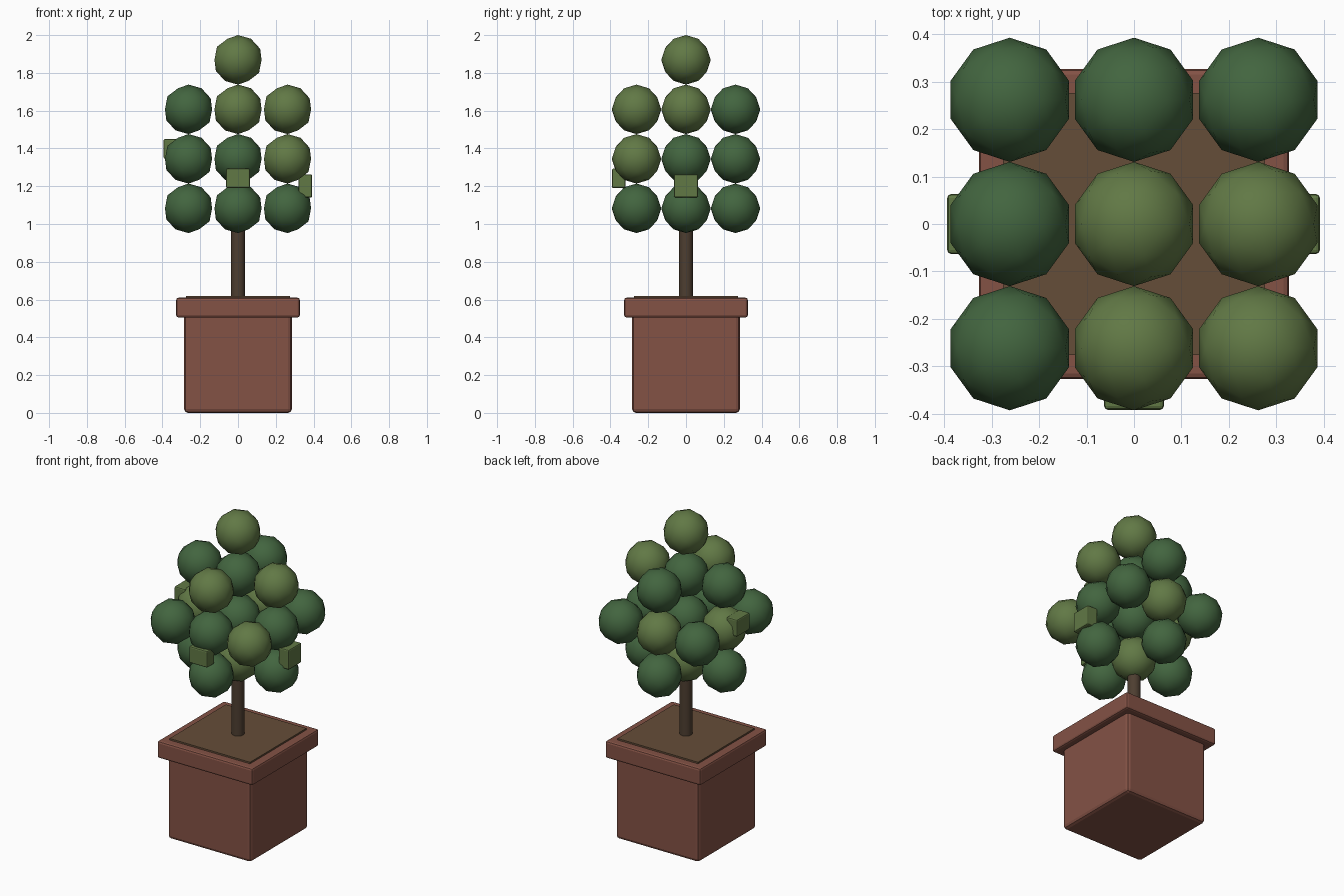
import bpy, bmesh
from mathutils import Matrix

if "Cube" in bpy.data.objects:
    bpy.data.objects.remove(bpy.data.objects["Cube"])


def mat(name, rgb):
    m = bpy.data.materials.new(name)
    m.diffuse_color = (*rgb, 1)
    m.use_nodes = True
    m.node_tree.nodes["Principled BSDF"].inputs["Base Color"].default_value = m.diffuse_color
    return m


TERRACOTTA = mat("terracotta", (0.23, 0.085, 0.06))
SOIL = mat("soil", (0.13, 0.075, 0.04))
BARK = mat("bark", (0.075, 0.048, 0.03))
DARK = mat("dark_leaf", (0.055, 0.13, 0.05))
OLIVE = mat("olive_leaf", (0.12, 0.19, 0.06))


def finish(bm, name, material, smooth=True):
    me = bpy.data.meshes.new(name)
    for f in bm.faces:
        f.smooth = smooth
    bm.to_mesh(me)
    bm.free()
    me.materials.append(material)
    ob = bpy.data.objects.new(name, me)
    bpy.context.collection.objects.link(ob)
    return ob


def box(name, lo, hi, material, bevel=0.0):
    size = [b - a for a, b in zip(lo, hi)]
    mid = [(a + b) / 2 for a, b in zip(lo, hi)]
    bm = bmesh.new()
    bmesh.ops.create_cube(bm, size=1, matrix=Matrix.Translation(mid) @ Matrix.Diagonal((*size, 1)))
    if bevel:
        bmesh.ops.bevel(bm, geom=bm.edges[:], offset=bevel, segments=2,
                        profile=0.5, affect='EDGES')
    return finish(bm, name, material, smooth=False)


# Square pot, overhanging rim and soil
box("pot_body", (-.285, -.285, 0), (.285, .285, .53), TERRACOTTA, .02)
box("pot_rim", (-.327, -.327, .505), (.327, .327, .61), TERRACOTTA, .012)
box("soil", (-.276, -.276, .58), (.276, .276, .62), SOIL)

# Trunk
bm = bmesh.new()
bmesh.ops.create_cone(bm, cap_ends=True, segments=12, radius1=.038, radius2=.038,
                      depth=.5, matrix=Matrix.Translation((0, 0, .83)))
trunk = finish(bm, "trunk", BARK)
bpy.context.view_layer.objects.active = trunk
trunk.select_set(True)
bpy.ops.object.shade_smooth_by_angle()

# Foliage balls: plus-shaped layers above and below a full 3 x 3 layer, one on top
R = .131
olive = {(0, 0, 2), (1, 0, 1), (0, -1, 1), (1, -1, 0), (0, 1, 0), (-1, 0, 0), (0, 0, -1)}
cells = [(i, j, k) for k in (-1, 0, 1) for i in (-1, 0, 1) for j in (-1, 0, 1)
         if k == 0 or i * j == 0] + [(0, 0, 2)]
for c in cells:
    pos = (c[0] * 2 * R, c[1] * 2 * R, 1.345 + c[2] * 2 * R)
    bm = bmesh.new()
    bmesh.ops.create_icosphere(bm, subdivisions=2, radius=R, matrix=Matrix.Translation(pos))
    finish(bm, "foliage_ball", OLIVE if c in olive else DARK)

# Small leaf blocks
box("leaf_front", (-.063, -.392, 1.19), (.063, -.32, 1.293), OLIVE, .008)
box("leaf_right", (.32, -.063, 1.14), (.392, .063, 1.263), OLIVE, .008)
box("leaf_left", (-.394, -.063, 1.345), (-.32, .063, 1.45), OLIVE, .008)
